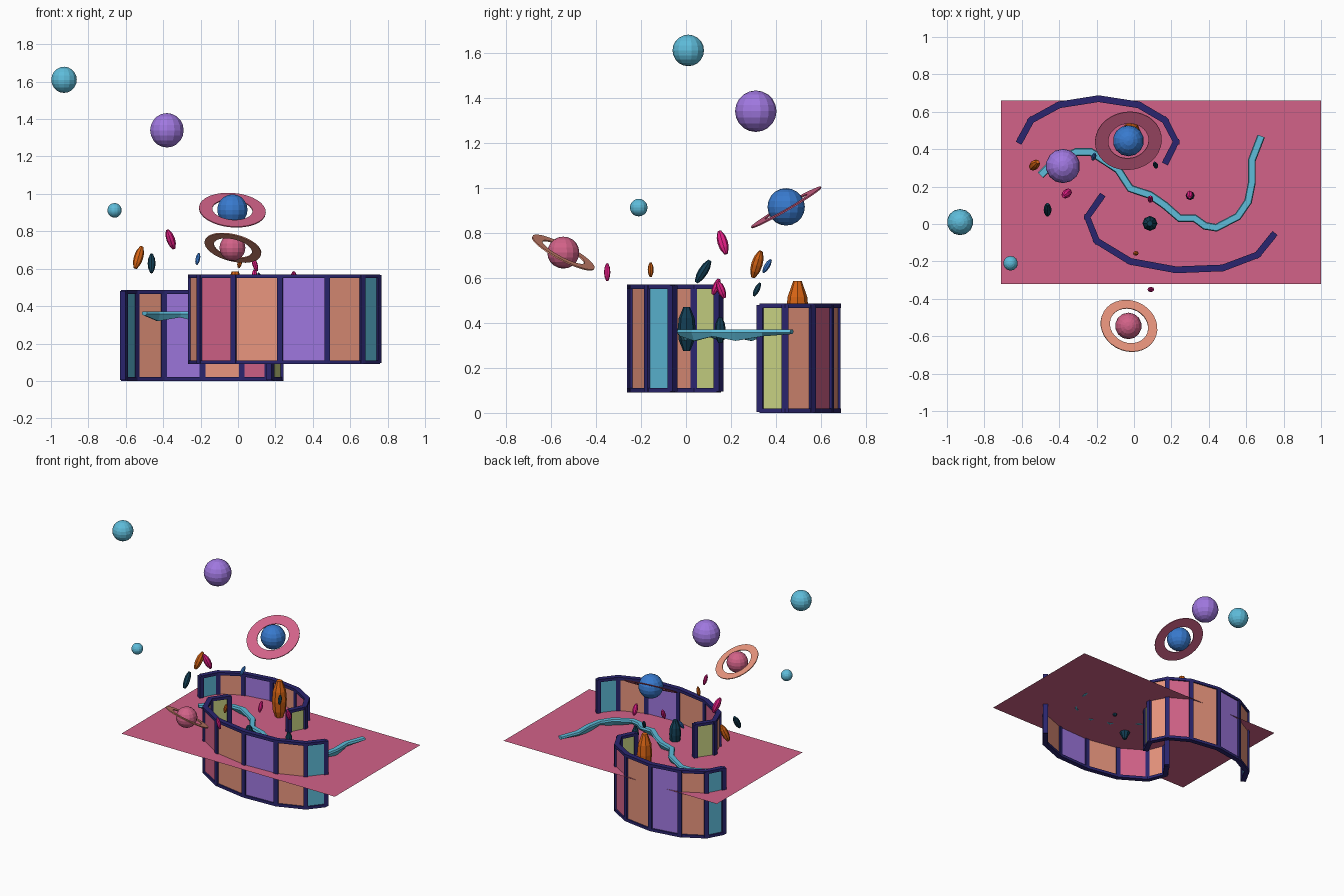
import bpy, bmesh, math
from mathutils import Vector, Matrix

if "Cube" in bpy.data.objects:
    bpy.data.objects.remove(bpy.data.objects["Cube"])


def material(name, r, g, b):
    lin = [(c / 255 / 12.92 if c < 11 else ((c / 255 + 0.055) / 1.055) ** 2.4) for c in (r, g, b)]
    m = bpy.data.materials.new(name)
    m.use_nodes = True
    m.diffuse_color = (*lin, 1)
    m.node_tree.nodes["Principled BSDF"].inputs["Base Color"].default_value = (*lin, 1)
    return m


PINK = material("rose pink", 210, 98, 136)
SALMON = material("salmon", 234, 150, 126)
PURPLE = material("violet", 160, 120, 224)
TEAL = material("sky teal", 94, 188, 218)
NAVY = material("navy", 42, 37, 110)
GREEN = material("lime", 202, 212, 132)
BLUE = material("blue", 56, 122, 206)
ORANGE = material("orange", 216, 100, 20)
DARK = material("dark teal", 18, 62, 84)
MAGENTA = material("magenta", 230, 30, 135)


def finish(bm, name, mat):
    bmesh.ops.recalc_face_normals(bm, faces=bm.faces)
    me = bpy.data.meshes.new(name)
    bm.to_mesh(me)
    bm.free()
    me.materials.append(mat)
    ob = bpy.data.objects.new(name, me)
    bpy.context.collection.objects.link(ob)
    return ob


def tangents(pts):
    last = len(pts) - 1
    return [((pts[min(i + 1, last)] - pts[i]).normalized()
             + (pts[i] - pts[max(i - 1, 0)]).normalized()).normalized() for i in range(last + 1)]


def sweep(bm, pts, section):
    """Sweep a cross-section of (side offset, height) along a flat path."""
    rings = []
    for i, (p, t) in enumerate(zip(pts, tangents(pts))):
        side = Vector((-t.y, t.x))
        rings.append([bm.verts.new((*(p + side * o), z)) for o, z in section(i)])
    n = len(rings[0])
    for a, b in zip(rings, rings[1:]):
        for k in range(n):
            bm.faces.new((a[k], a[(k + 1) % n], b[(k + 1) % n], b[k]))
    bm.faces.new(rings[0])
    bm.faces.new(rings[-1])


def box_section(half, z0, z1):
    return lambda i: [(-half, z0), (half, z0), (half, z1), (-half, z1)]


# Curved panelled screens: rails, posts and coloured panels
def screen(name, path, z0, z1, colours):
    pts = [Vector(p) for p in path]
    bm = bmesh.new()
    sweep(bm, pts, box_section(0.018, z0, z0 + 0.02))
    sweep(bm, pts, box_section(0.018, z1 - 0.02, z1))
    for p, t in zip(pts, tangents(pts)):
        sweep(bm, [p - t * 0.015, p + t * 0.015], box_section(0.017, z0 + 0.005, z1 - 0.005))
    finish(bm, name + "_frame", NAVY)
    for i, mat in enumerate(colours):
        bm = bmesh.new()
        sweep(bm, pts[i:i + 2], box_section(0.008, z0 + 0.01, z1 - 0.01))
        finish(bm, f"{name}_panel_{i + 1}", mat)


COLOURS = [TEAL, SALMON, PURPLE, SALMON, PINK, SALMON, GREEN]
screen("back_screen",
       [(-.61, .445), (-.55, .555), (-.40, .637), (-.19, .67), (.025, .637), (.165, .555),
        (.225, .44), (.172, .335)], 0.0, 0.485, COLOURS)
screen("front_screen",
       [(.745, -.06), (.66, -.165), (.475, -.235), (.225, -.245), (-.02, -.2), (-.2, -.09),
        (-.25, .037), (-.175, .145)], 0.09, 0.57, COLOURS)

# Thin ground sheet
bm = bmesh.new()
bm.faces.new([bm.verts.new((x, y, 0.325)) for x, y in
              ((-.71, -.32), (1, -.32), (1, .66), (-.71, .66))])
finish(bm, "ground_sheet", PINK)

# Winding stream with a ragged keel
stream = [Vector(p) for p in
          [(-.5, .26), (-.43, .33), (-.31, .385), (-.23, .385), (-.16, .34), (-.085, .29),
           (-.02, .19), (.085, .155), (.165, .1), (.245, .03), (.325, .03), (.38, -.01),
           (.44, -.02), (.555, .04), (.61, .12), (.63, .22), (.63, .34), (.68, .47)]]


def stream_section(i):
    end = i in (0, len(stream) - 1)
    keel = 0.35 if end else (0.32 if i % 2 else 0.34)
    return [(-.021, .358), (-.016, .37), (.016, .37), (.021, .358), (.006, keel), (-.006, keel)]


bm = bmesh.new()
sweep(bm, stream, stream_section)
finish(bm, "stream", TEAL)


# Planets
def planet(name, loc, radius, mat):
    bm = bmesh.new()
    bmesh.ops.create_uvsphere(bm, u_segments=14, v_segments=10, radius=radius)
    finish(bm, name, mat).location = loc


planet("violet_planet", (-.38, .31, 1.34), .092, PURPLE)
planet("high_moon", (-.93, .01, 1.61), .07, TEAL)
planet("small_moon", (-.66, -.21, .912), .039, TEAL)
planet("blue_planet", (-.03, .445, .915), .083, BLUE)
planet("rose_planet", (-.03, -.545, .712), .071, PINK)


# Planet rings
def ring(name, loc, inner, outer, tilt, mat):
    bm = bmesh.new()
    n, h = 32, 0.003
    loops = []
    for k in range(n):
        a = math.tau * k / n
        loops.append([bm.verts.new((r * math.cos(a), r * math.sin(a), z)) for r, z in
                      ((inner, -h), (outer, -h), (outer, h), (inner, h))])
    for a, b in zip(loops, loops[1:] + loops[:1]):
        for k in range(4):
            bm.faces.new((a[k], a[(k + 1) % 4], b[(k + 1) % 4], b[k]))
    ob = finish(bm, name, mat)
    ob.location = loc
    ob.rotation_euler = [math.radians(d) for d in tilt]


ring("blue_planet_ring", (-.03, .445, .913), .108, .179, (30, 5, 0), PINK)
ring("rose_planet_ring", (-.027, -.545, .712), .105, .155, (-27, 14, 0), SALMON)


# Faceted spindle stones, long axis along a given direction
def stone(name, loc, axis, length, radius, mat):
    bm = bmesh.new()
    for lo, hi, r0, r1 in ((-1, -.5, .38, .88), (-.5, 0, .88, 1), (0, .5, 1, .88), (.5, 1, .88, .38)):
        bmesh.ops.create_cone(bm, cap_ends=abs(lo + hi) > 1, segments=8, radius1=r0 * radius,
                              radius2=r1 * radius, depth=(hi - lo) * length / 2,
                              matrix=Matrix.Translation((0, 0, (lo + hi) * length / 4)))
    # Drop the hidden inner caps, then weld the bands
    inner = [f for f in bm.faces if len(f.verts) == 8
             and abs(f.calc_center_median().z) < length * 0.4]
    bmesh.ops.delete(bm, geom=inner, context='FACES')
    bmesh.ops.remove_doubles(bm, verts=bm.verts, dist=1e-5)
    ob = finish(bm, name, mat)
    ob.location = loc
    ob.rotation_euler = Vector(axis).to_track_quat('Z', 'Y').to_euler()


UP = (0, 0, 1)
stone("tall_orange_stone", (-.015, .495, .443), UP, .285, .05, ORANGE)
stone("large_dark_stone", (.085, .003, .372), UP, .195, .04, DARK)
stone("small_dark_stone", (.3, .152, .367), UP, .115, .024, DARK)
stone("floating_orange_stone", (-.532, .315, .66), (.3, .3, 1), .125, .025, ORANGE)
stone("floating_magenta_stone", (-.36, .163, .757), (-.35, -.3, 1), .11, .023, MAGENTA)
stone("floating_dark_stone", (-.462, .076, .628), (0, .62, 1), .115, .021, DARK)
stone("floating_blue_stone", (-.215, .36, .652), (.2, .6, 1), .068, .013, BLUE)
stone("tiny_orange_stone", (.01, -.157, .636), (.2, 0, 1), .064, .013, ORANGE)
stone("front_magenta_stone", (.09, -.35, .625), (-.3, 0, 1), .08, .014, MAGENTA)
stone("low_dark_stone", (.115, .315, .548), (-.2, .5, 1), .065, .013, DARK)
stone("inner_magenta_stone", (.088, .133, .56), (0, .4, 1), .075, .015, MAGENTA)
stone("side_magenta_stone", (.298, .156, .547), (0, -.4, 1), .08, .018, MAGENTA)
